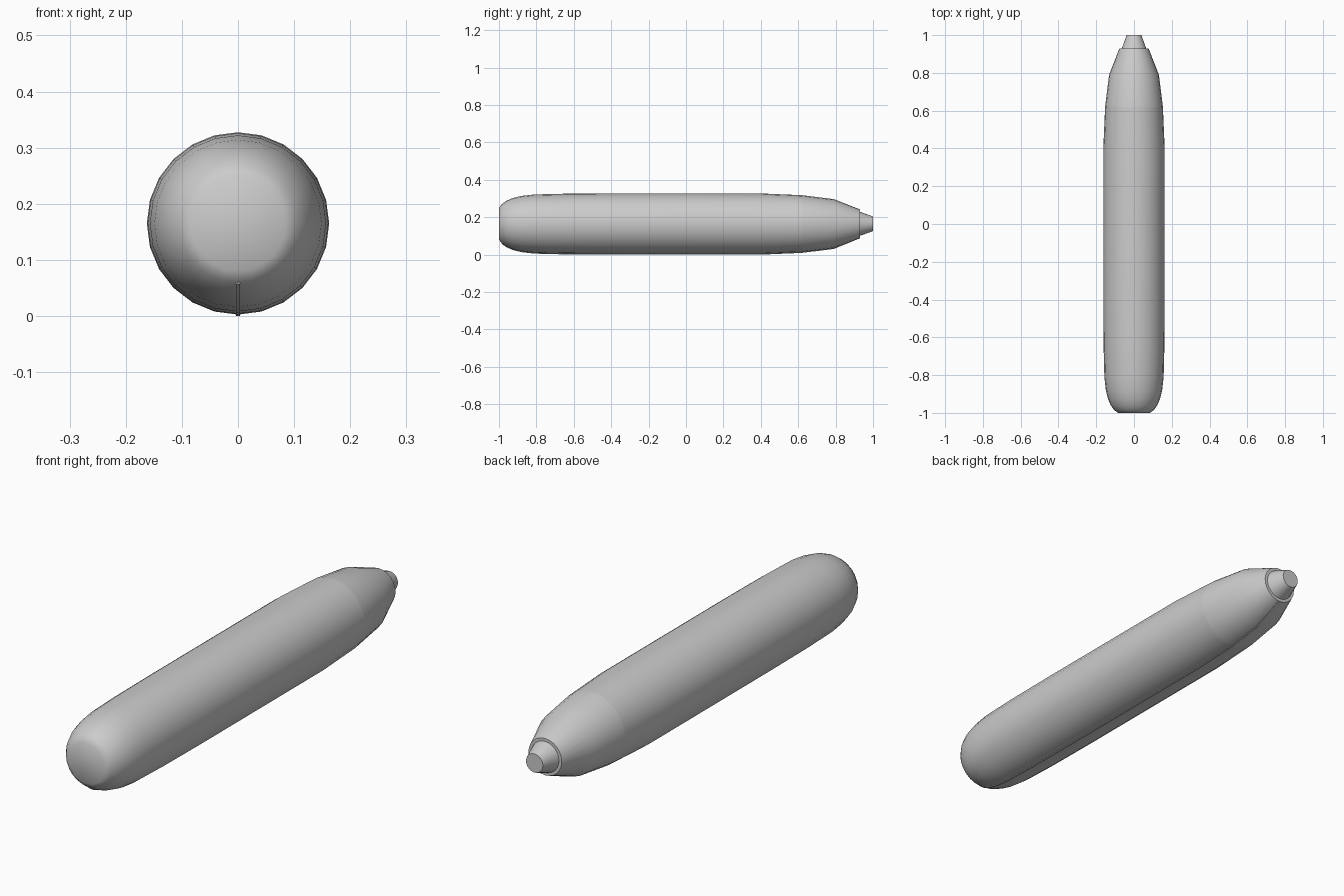
import bpy, bmesh, math

if "Cube" in bpy.data.objects:
    bpy.data.objects.remove(bpy.data.objects["Cube"])

CZ = 0.165   # height of the long axis
SEG = 24


def finish(name, bm, angle):
    bmesh.ops.recalc_face_normals(bm, faces=bm.faces)
    me = bpy.data.meshes.new(name)
    bm.to_mesh(me)
    bm.free()
    ob = bpy.data.objects.new(name, me)
    bpy.context.collection.objects.link(ob)
    bpy.ops.object.select_all(action='DESELECT')
    ob.select_set(True)
    bpy.context.view_layer.objects.active = ob
    bpy.ops.object.shade_smooth_by_angle(angle=math.radians(angle))
    return ob


def lathe(name, profile, coarse_start=False, caps=(True, True), angle=40):
    """Revolve (y, radius) points round the long axis."""
    bm = bmesh.new()
    rings = []
    for n, (y, r) in enumerate(profile):
        ring = []
        for i in range(SEG):
            a = 2 * math.pi * i / SEG
            # twelve-sided outline on the blunt end
            k = math.cos(math.pi / 12) if coarse_start and n == 0 and i % 2 == 0 else 1
            ring.append(bm.verts.new((r * k * math.cos(a), y, CZ + r * k * math.sin(a))))
        rings.append(ring)
    for a, b in zip(rings, rings[1:]):
        for i in range(SEG):
            j = (i + 1) % SEG
            bm.faces.new((a[i], a[j], b[j], b[i]))
    for use, ring in zip(caps, (rings[0], rings[-1])):
        if use:
            bm.faces.new(ring)
    return finish(name, bm, angle)


# Barrel with rounded blunt end
barrel = [(-1.0, 0.087), (-0.985, 0.105), (-0.96, 0.123), (-0.925, 0.138), (-0.88, 0.149),
          (-0.81, 0.157), (-0.65, 0.161), (-0.4, 0.1625), (0.4, 0.1625), (0.62, 0.153)]
lathe("barrel", barrel, coarse_start=True, caps=(True, False))

# Tapered nose
nose = [(0.62, 0.153), (0.79, 0.132), (0.93, 0.077)]
lathe("nose", nose, caps=(False, True))

# Small conical tip
lathe("tip", [(0.92, 0.068), (1.0, 0.039)])

# Thin seam strip along the underside
bm = bmesh.new()
rows = []
for y, r in barrel[1:] + nose[1:]:
    y = min(y, 0.925)
    rows.append([bm.verts.new((x, y, CZ - r + dz))
                 for x, dz in ((-0.004, 0.01), (-0.004, -0.0025), (0.004, -0.0025), (0.004, 0.01))])
for a, b in zip(rows, rows[1:]):
    for i in range(4):
        j = (i + 1) % 4
        bm.faces.new((a[i], a[j], b[j], b[i]))
bm.faces.new(rows[0])
bm.faces.new(rows[-1])
finish("seam_strip", bm, 30)
